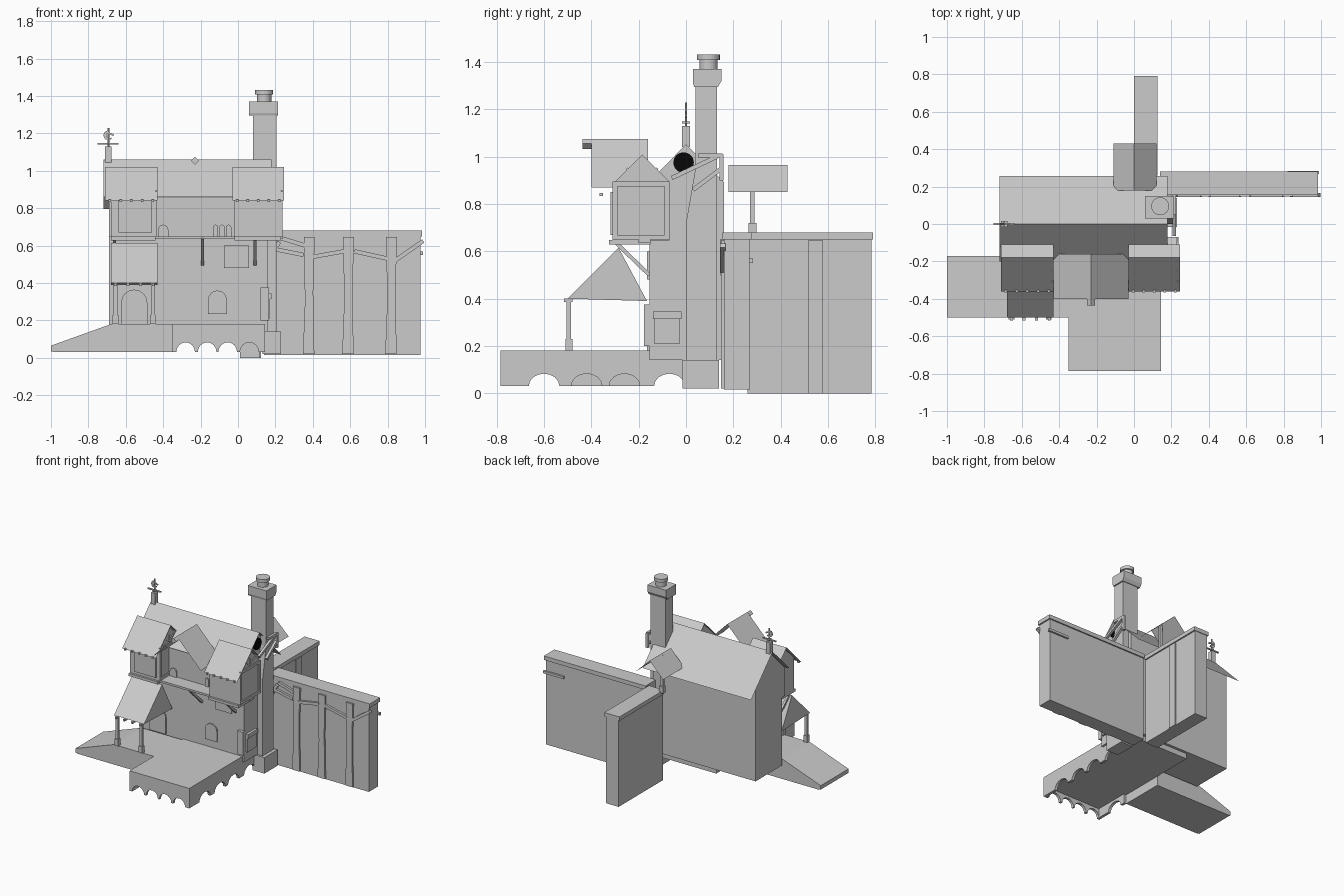
import bpy, bmesh, math
from mathutils import Vector

old = bpy.data.objects.get("Cube")
if old:
    bpy.data.objects.remove(old)


def material(name, value):
    m = bpy.data.materials.new(name)
    m.use_nodes = True
    rgba = (value, value, value, 1)
    m.diffuse_color = rgba
    m.node_tree.nodes["Principled BSDF"].inputs["Base Color"].default_value = rgba
    return m


GREY = material("plain grey", 0.6)
BLACK = material("black", 0.002)


def finish(name, bm, mat=GREY):
    mesh = bpy.data.meshes.new(name)
    bm.to_mesh(mesh)
    bm.free()
    mesh.materials.append(mat)
    ob = bpy.data.objects.new(name, mesh)
    bpy.context.collection.objects.link(ob)
    return ob


def extrude(name, axis, a, b, profile, solid=True):
    """Extrude a profile along x (profile in y, z) or y (profile in x, z)."""
    bm = bmesh.new()
    rows = []
    for t in (a, b):
        rows.append([bm.verts.new((t, u, v) if axis == "x" else (u, t, v)) for u, v in profile])
    n = len(profile)
    for i in range(n if solid else n - 1):
        j = (i + 1) % n
        bm.faces.new((rows[0][i], rows[0][j], rows[1][j], rows[1][i]))
    if solid:
        bm.faces.new(rows[0])
        bm.faces.new(rows[1])
        bmesh.ops.recalc_face_normals(bm, faces=bm.faces)
    else:
        for f in bm.faces:
            f.normal_update()
            if f.normal.z < 0:
                f.normal_flip()
    return finish(name, bm)


def box(name, x0, x1, y0, y1, z0, z1):
    return extrude(name, "x", x0, x1, [(y0, z0), (y1, z0), (y1, z1), (y0, z1)])


def beam(name, p, q, size):
    p, q = Vector(p), Vector(q)
    bm = bmesh.new()
    bmesh.ops.create_cube(bm, size=1)
    bmesh.ops.scale(bm, verts=bm.verts, vec=(size, size, (q - p).length))
    ob = finish(name, bm)
    ob.rotation_euler = (q - p).to_track_quat("Z", "Y").to_euler()
    ob.location = (p + q) / 2
    return ob


def cylinder(name, center, r, depth, axis="z", sides=24, mat=GREY):
    bm = bmesh.new()
    bmesh.ops.create_cone(bm, cap_ends=True, segments=sides, radius1=r, radius2=r, depth=depth)
    ob = finish(name, bm, mat)
    ob.location = center
    if axis == "x":
        ob.rotation_euler.y = math.pi / 2
    return ob


def arch(name, x, w, z0, z1, y0, y1):
    r = w / 2
    pts = [(x - r, z0), (x + r, z0)]
    for i in range(9):
        t = math.pi * i / 8
        pts.append((x + r * math.cos(t), z1 - r + r * math.sin(t)))
    return extrude(name, "y", y0, y1, pts)


def arcade(name, axis, a, b, u0, u1, centers, rx):
    """Panel whose lower edge is cut by a row of arches."""
    pts = [(u0, .03)]
    for c in centers:
        for i in range(9):
            t = math.pi * (1 - i / 8)
            pts.append((c + rx * math.cos(t), .03 + .053 * math.sin(t)))
    pts += [(u1, .03), (u1, .14), (u0, .14)]
    return extrude(name, axis, a, b, pts)


# Deck slab on arcaded panels
box("front_deck", -.35, .145, -.785, .14, .1, .18)
arcade("deck_front_arches", "y", -.785, -.765, -.35, .145, (-.28, -.165, -.055, .06), .05)
arcade("deck_side_arches", "x", .125, .145, -.785, .14, (-.6, -.42, -.26, -.07), .065)
arcade("deck_inner_arches", "x", -.35, -.33, -.785, -.5, (-.6,), .065)

# Side platform and ramp
extrude("ramp", "y", -.5, -.17, [(-1, .035), (-.98, .03), (-.35, .03), (-.35, .18), (-.68, .18), (-1, .065)])

# House body with jettied front, and its overhanging roof
extrude("house_body", "x", -.69, .16,
        [(-.155, .14), (-.155, .65), (-.19, .65), (-.19, .86), (0, 1.052), (.16, .892), (.16, .14)])
extrude("main_roof", "x", -.72, .18, [(.257, .795), (0, 1.06), (-.2, .86)], solid=False)
cylinder("round_window", (.162, -.01, .975), .043, .018, "x", 32, BLACK)
box("floor_beam", -.68, .24, -.2, -.15, .635, .65)
box("front_ledge", -.44, -.02, -.3, -.18, .635, .65)

# Two gabled bays
for side, x0, x1, r0, r1 in (("right", -.68, -.44, -.71, -.43), ("left", -.02, .23, -.03, .245)):
    extrude(side + "_bay", "x", x0, x1,
            [(-.31, .645), (-.31, .885), (-.185, 1.01), (-.07, .895), (-.07, .645)])
    extrude(side + "_bay_roof", "x", r0, r1, [(-.36, .84), (-.18, 1.02), (-.11, .95)], solid=False)
    box(side + "_bay_sill", x0, x1, -.325, -.15, .628, .648)
    for i in range(5):
        x = r0 + .025 + i * (r1 - r0 - .05) / 4
        box(side + "_bay_rafter", x - .007, x + .007, -.365, -.35, .833, .846)
    # Frame and timbers on the end wall
    for y in (-.3, -.08):
        box(side + "_bay_stud", x1, x1 + .008, y - .01, y + .01, .65, .89)
    for z in (.66, .885):
        box(side + "_bay_rail", x1, x1 + .008, -.31, -.07, z - .01, z + .01)
    for y in (-.25, -.185, -.12):
        beam(side + "_gable_timber", (x1, -.185, .9), (x1, y, .95), .01)

# Bay window
box("bay_window", -.64, -.46, -.3195, -.31, .67, .85)

# Central hood with the end of its ridge beam
extrude("front_hood", "y", -.4, -.16, [(-.43, .87), (-.23, 1.075), (-.03, .87)], solid=False)
extrude("hood_beam", "y", -.437, -.4, [(-.252, 1.055), (-.23, 1.033), (-.208, 1.055), (-.23, 1.075)])

# Front openings
for x in (-.4, -.12, -.085, -.05):
    arch("small_window", x, .028 if x > -.3 else .055, .65, .712, -.1995, -.19)
box("square_window", -.075, .06, -.1645, -.155, .48, .6)
arch("arched_window", -.11, .1, .235, .36, -.1645, -.155)
arch("door", -.555, .14, .18, .365, -.1645, -.155)

# Porch
extrude("porch_roof", "x", -.68, -.43, [(-.5, .4), (-.285, .615), (-.165, .39)])
for x in (-.655, -.455):
    box("porch_post", x - .01, x + .01, -.505, -.485, .18, .4)
    box("porch_post_foot", x - .015, x + .015, -.51, -.48, .18, .23)
for i in range(4):
    x = -.655 + i * .067
    box("porch_rafter", x - .007, x + .007, -.515, -.48, .385, .4)

# Braces under the overhangs
for x in (-.66, -.19, .09):
    beam("brace", (x, -.155, .5), (x, -.3, .64), .016)

# Side window box and corner buttress
box("side_window", .16, .172, -.135, -.025, .21, .345)
box("side_window_lintel", .16, .18, -.14, -.02, .315, .345)
box("corner_buttress", .12, .165, -.178, -.15, .2, .375)

# Chimney
extrude("chimney", "x", .08, .205,
        [(0, .13), (0, .72), (.04, .95), (.04, 1.3), (.13, 1.3), (.13, .13)])
box("chimney_base", .13, .23, -.015, .14, .02, .14)
extrude("chimney_cap", "x", .06, .215,
        [(.035, 1.295), (.135, 1.295), (.15, 1.32), (.15, 1.37), (.03, 1.37), (.03, 1.31)])
cylinder("chimney_pot", (.14, .095, 1.39), .038, .06)
cylinder("chimney_pot_rim", (.14, .095, 1.42), .048, .024)
for p, q in (((-.06, .91), (.13, 1.0)), ((.03, .86), (.15, .95)), ((.15, .9), (.15, 1.01)), ((.05, 1.005), (.155, 1.005))):
    beam("chimney_strut", (.215, *p), (.215, *q), .018)

# Long wall with timbers
box("long_wall", .14, .975, .16, .27, .015, .65)
box("long_wall_cap", .14, .985, .155, .28, .65, .68)
for x in (.38, .59, .82):
    extrude("wall_post", "y", .147, .162,
            [(x - .033, .02), (x + .028, .02), (x + .022, .35), (x + .03, .645), (x - .028, .645), (x - .022, .3)])
for p, q in (((.2, .58), (.35, .55)), ((.4, .54), (.57, .57)), ((.62, .57), (.8, .53)), ((.84, .52), (.99, .625)),
             ((.15, .5), (.22, .62)), ((.23, .64), (.36, .6))):
    beam("wall_timber", (p[0], .155, p[1]), (q[0], .155, q[1]), .022)
beam("back_rail", (.82, .275, .56), (.99, .275, .56), .018)

# Back wall with post and hood
box("back_wall", .01, .115, .26, .785, 0, .65)
box("back_wall_cap", 0, .125, .26, .79, .65, .68)
box("back_wall_post", .11, .122, .515, .58, 0, .645)
extrude("back_hood", "y", .18, .43, [(-.11, .85), (0, .965), (.12, .85)], solid=False)
box("back_hood_post", -.01, .01, .27, .29, .67, .955)
box("back_hood_post_foot", -.017, .017, .265, .297, .67, .72)

# Weathervane
box("vane_block", -.71, -.677, -.016, .016, 1.04, 1.13)
cylinder("vane_rod", (-.693, 0, 1.175), .005, .11, sides=8)
beam("vane_bar", (-.75, 0, 1.145), (-.64, 0, 1.145), .009)
beam("vane_cross", (-.693, -.017, 1.145), (-.693, .017, 1.145), .008)
crescent = [(-.693 + .026 * math.cos(t * .45), 1.19 + .026 * math.sin(t * .45)) for t in range(4, 13)]
crescent += [(-.688 + .016 * math.cos(t * .45), 1.19 + .016 * math.sin(t * .45)) for t in range(12, 3, -1)]
extrude("vane_crescent", "y", -.004, .004, crescent)
beam("vane_arrow", (-.70, 0, 1.205), (-.665, 0, 1.19), .009)
